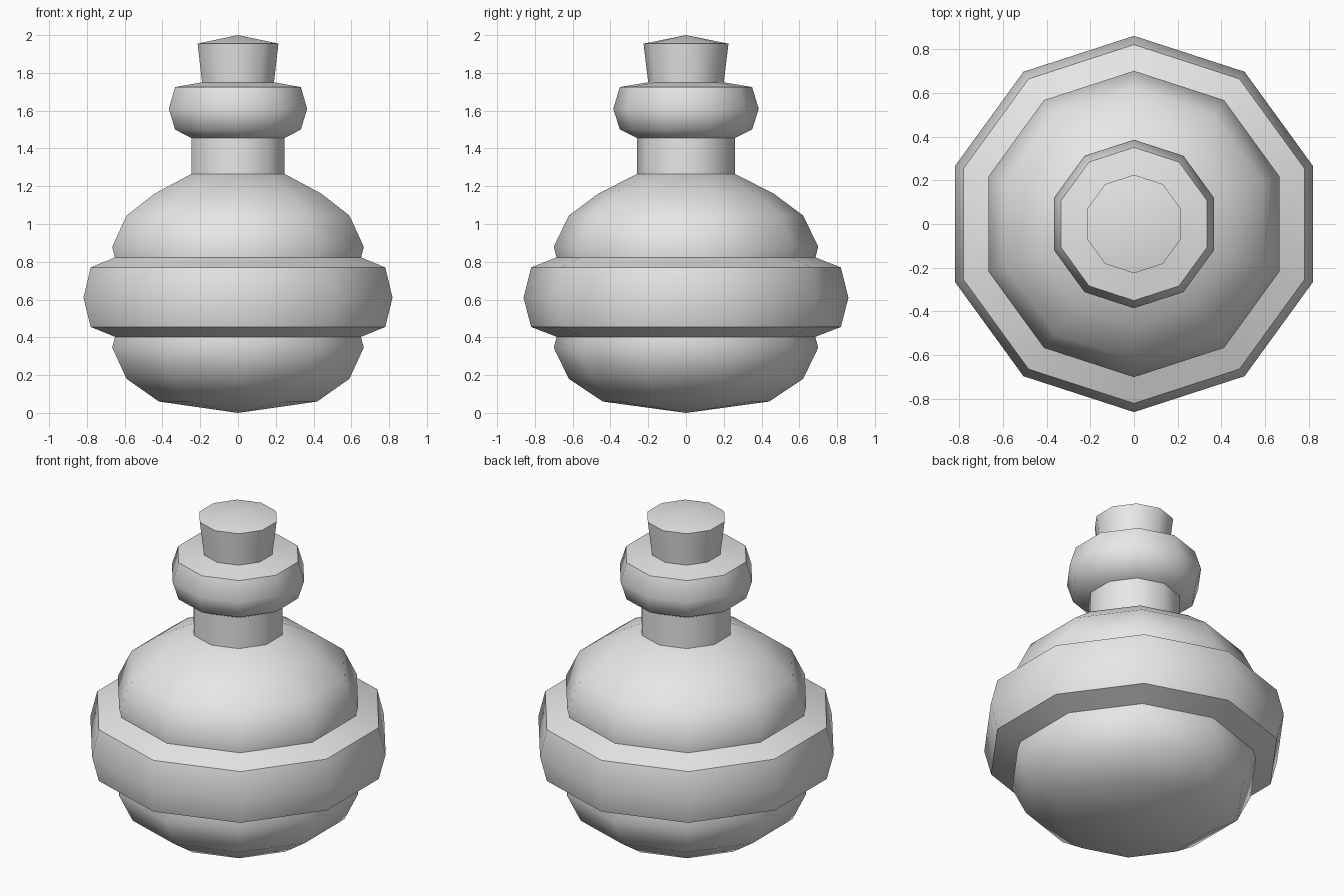
import bpy
import bmesh
from math import sin, cos, pi, radians

cube = bpy.data.objects.get("Cube")
if cube:
    bpy.data.objects.remove(cube, do_unlink=True)

SIDES = 10

grey = bpy.data.materials.new("plain_grey")
grey.use_nodes = True
grey.diffuse_color = (0.8, 0.8, 0.8, 1)
grey.node_tree.nodes["Principled BSDF"].inputs["Base Color"].default_value = (0.8, 0.8, 0.8, 1)


def lathe(name, profile):
    """Revolve (radius, height) points; zero radius makes a pole."""
    bm = bmesh.new()
    rings = []
    for r, z in profile:
        if r == 0:
            rings.append([bm.verts.new((0, 0, z))] * SIDES)
        else:
            rings.append([bm.verts.new((r * sin(2 * pi * i / SIDES),
                                        r * cos(2 * pi * i / SIDES), z))
                          for i in range(SIDES)])
    for low, high in zip(rings, rings[1:]):
        for i in range(SIDES):
            j = (i + 1) % SIDES
            corners = dict.fromkeys((low[i], low[j], high[j], high[i]))
            bm.faces.new(list(corners))
    bmesh.ops.recalc_face_normals(bm, faces=bm.faces)
    mesh = bpy.data.meshes.new(name)
    bm.to_mesh(mesh)
    bm.free()
    mesh.materials.append(grey)
    obj = bpy.data.objects.new(name, mesh)
    bpy.context.collection.objects.link(obj)
    bpy.ops.object.select_all(action='DESELECT')
    obj.select_set(True)
    bpy.context.view_layer.objects.active = obj
    bpy.ops.object.shade_smooth_by_angle(angle=radians(50))
    return obj


# Round flask body, running unbroken behind the band
lathe("body", [(0, 0), (0.44, 0.06), (0.62, 0.18), (0.70, 0.345), (0.68, 0.42),
               (0.68, 0.80), (0.70, 0.88), (0.62, 1.045), (0.465, 1.16),
               (0.26, 1.265), (0, 1.265)])

# Thick belt around the middle
lathe("band", [(0.66, 0.393), (0.82, 0.455), (0.86, 0.61), (0.82, 0.77), (0.66, 0.833)])

# Straight neck
lathe("neck", [(0.26, 1.265), (0.26, 1.455)])

# Bulging lip
lathe("lip", [(0.26, 1.455), (0.35, 1.50), (0.385, 1.61), (0.35, 1.725), (0.2, 1.75)])

# Tapered stopper with a shallow peaked top
lathe("stopper", [(0.2, 1.75), (0.225, 1.955), (0, 2)])
